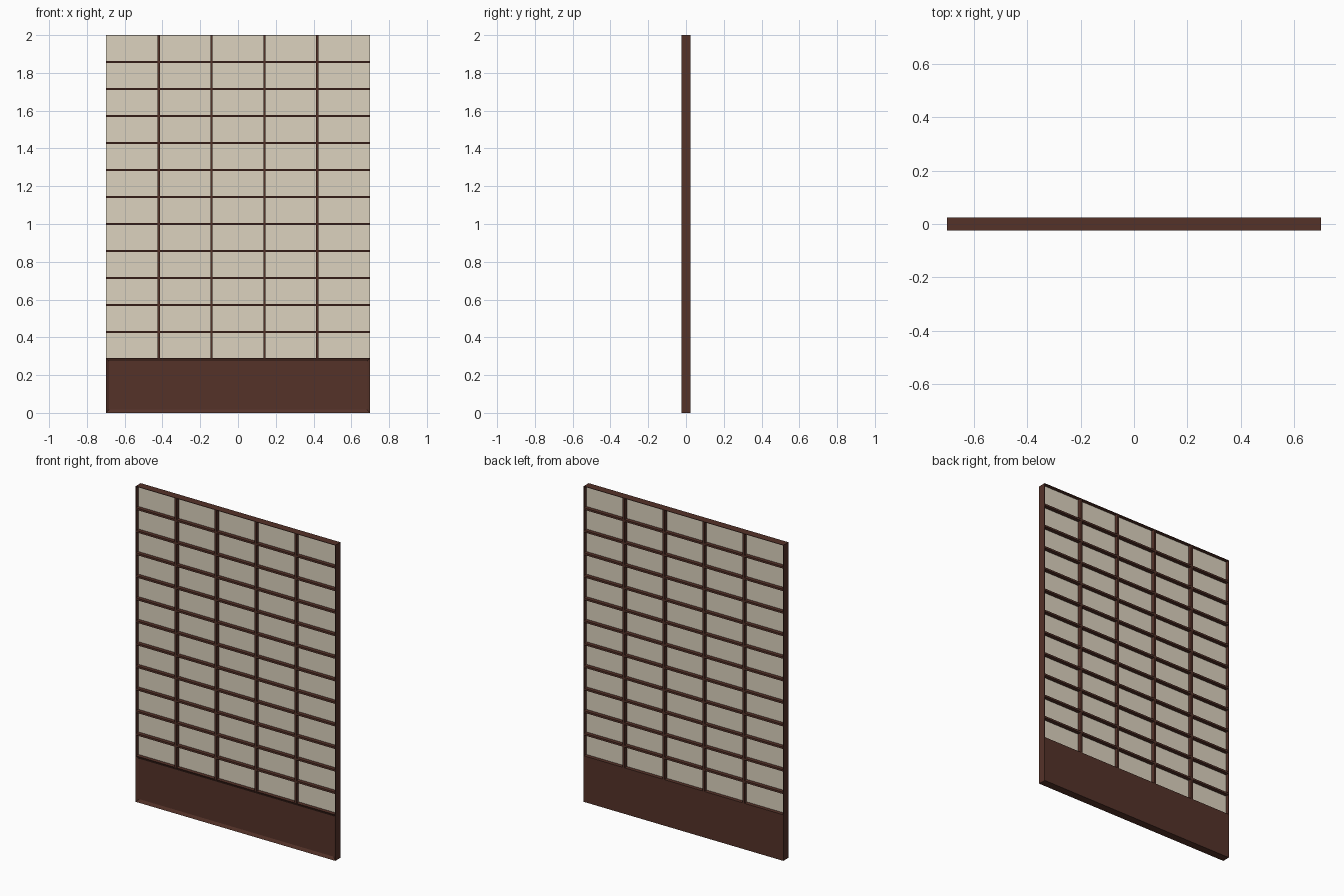
import bpy, bmesh

if "Cube" in bpy.data.objects:
    bpy.data.objects.remove(bpy.data.objects["Cube"])

W, H, D = 1.4, 2.0, 0.05
ROW, COL = H / 14, W / 5
BAR, EDGE = 0.012, 0.002
BASE = 2 * ROW + BAR / 2


def material(name, rgb):
    m = bpy.data.materials.new(name)
    m.diffuse_color = (*rgb, 1)
    m.use_nodes = True
    m.node_tree.nodes["Principled BSDF"].inputs["Base Color"].default_value = m.diffuse_color
    return m


wood = material("dark_wood", (0.089, 0.032, 0.022))
paper = material("paper", (0.716, 0.651, 0.521))


def box(name, x, y, z, mat):
    """Box from (min, max) ranges on each axis."""
    bm = bmesh.new()
    bmesh.ops.create_cube(bm, size=1)
    for v in bm.verts:
        v.co = [r[0] if c < 0 else r[1] for c, r in zip(v.co, (x, y, z))]
    me = bpy.data.meshes.new(name)
    bm.to_mesh(me)
    bm.free()
    me.materials.append(mat)
    ob = bpy.data.objects.new(name, me)
    bpy.context.collection.objects.link(ob)
    return ob


full_y = (-D / 2, D / 2)

# Thin outer edging
box("left_edge", (-W/2, -W/2 + EDGE), full_y, (BASE, H), wood)
box("right_edge", (W/2 - EDGE, W/2), full_y, (BASE, H), wood)
box("top_edge", (-W/2 + EDGE, W/2 - EDGE), full_y, (H - EDGE, H), wood)

# Paper sheet in the middle of the lattice
box("paper_sheet", (-W/2 + EDGE, W/2 - EDGE), (-0.001, 0.001), (BASE, H - EDGE), paper)

# Lattice bars, showing on both sides of the paper
for k in range(3, 14):
    z = k * ROW
    box("horizontal_bar", (-W/2 + EDGE, W/2 - EDGE), full_y, (z - BAR/2, z + BAR/2), wood)
for k in range(1, 5):
    x = -W/2 + k * COL
    box("vertical_bar", (x - BAR/2, x + BAR/2), full_y, (BASE, H - EDGE), wood)

# Base board, flush at the back with a shallow recessed panel in front
base = box("base_board", (-W/2, W/2), full_y, (0, BASE), wood)
bm = bmesh.new()
bm.from_mesh(base.data)
bm.normal_update()
front = [f for f in bm.faces if f.normal.y < -0.9]
bmesh.ops.inset_region(bm, faces=front, thickness=0.018, use_even_offset=True)
for v in front[0].verts:
    v.co.y += 0.01
bm.to_mesh(base.data)
bm.free()
